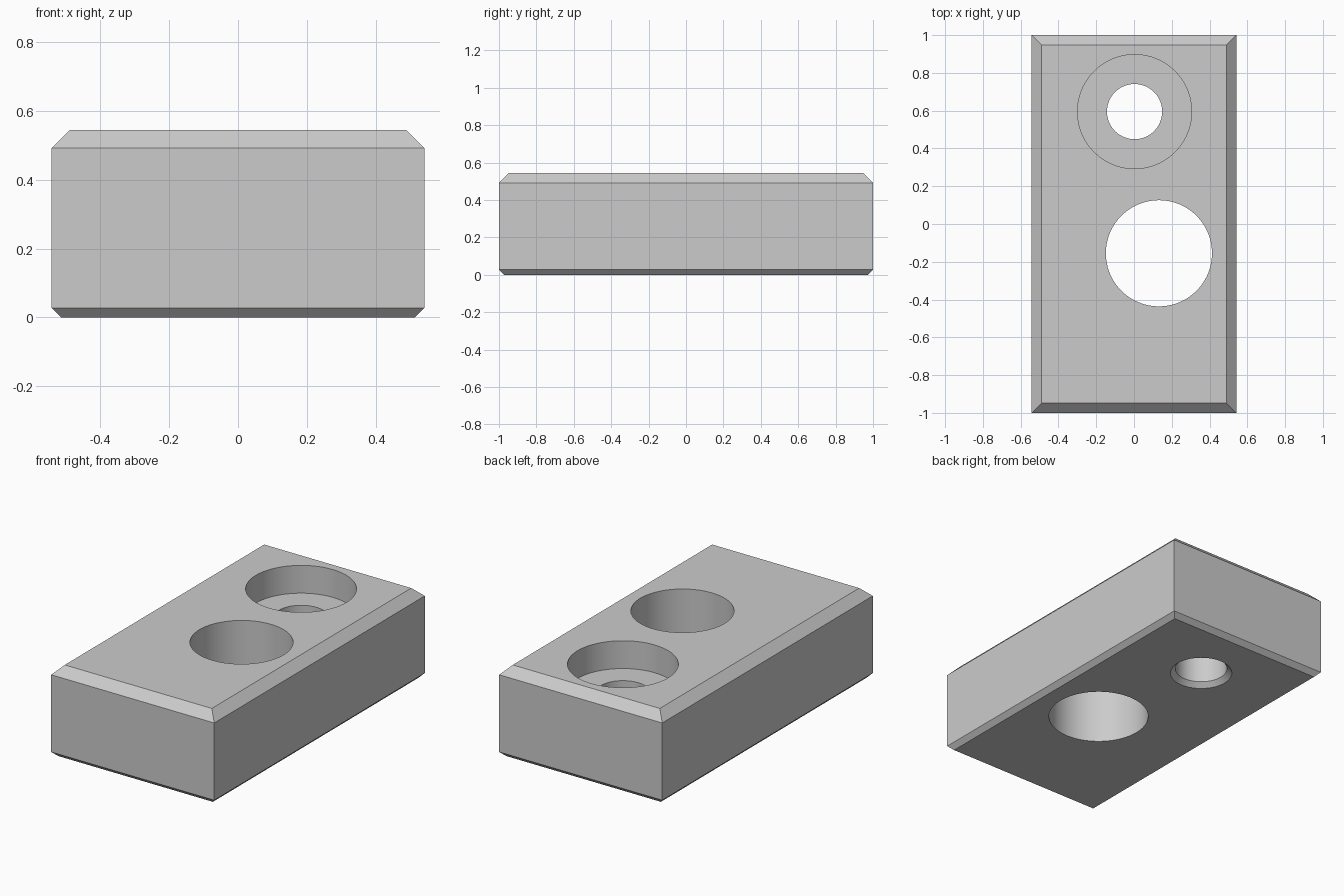
import bpy, bmesh, math

cube = bpy.data.objects.get("Cube")
if cube:
    bpy.data.objects.remove(cube, do_unlink=True)

HALF_X, HALF_Y, HEIGHT = 0.542, 1.0, 0.545
TOP_CHAMFER, BOTTOM_CHAMFER = 0.053, 0.028
SIDES = 96

grey = bpy.data.materials.new("plain grey")
grey.use_nodes = True
grey.diffuse_color = (0.6, 0.6, 0.6, 1)
grey.node_tree.nodes["Principled BSDF"].inputs["Base Color"].default_value = grey.diffuse_color


def loft(name, rings):
    """Closed solid skinned through rings of points, bottom to top."""
    bm = bmesh.new()
    loops = [[bm.verts.new(p) for p in ring] for ring in rings]
    count = len(loops[0])
    for low, high in zip(loops, loops[1:]):
        for i in range(count):
            j = (i + 1) % count
            bm.faces.new((low[i], low[j], high[j], high[i]))
    bm.faces.new(loops[0][::-1])
    bm.faces.new(loops[-1])
    bmesh.ops.recalc_face_normals(bm, faces=bm.faces)
    mesh = bpy.data.meshes.new(name)
    bm.to_mesh(mesh)
    bm.free()
    mesh.materials.append(grey)
    obj = bpy.data.objects.new(name, mesh)
    bpy.context.collection.objects.link(obj)
    return obj


def rectangle(inset, z):
    x, y = HALF_X - inset, HALF_Y - inset
    return [(-x, -y, z), (x, -y, z), (x, y, z), (-x, y, z)]


def turned(name, x, y, profile):
    """Round solid from (radius, height) pairs."""
    angles = [math.tau * i / SIDES for i in range(SIDES)]
    return loft(name, [[(x + r * math.cos(a), y + r * math.sin(a), z) for a in angles]
                       for r, z in profile])


# Block with chamfered top and bottom rims
block = loft("block", [rectangle(BOTTOM_CHAMFER, 0),
                       rectangle(0, BOTTOM_CHAMFER),
                       rectangle(0, HEIGHT - TOP_CHAMFER),
                       rectangle(TOP_CHAMFER, HEIGHT)])

# Straight through hole, and a counterbored hole with a chamfered lower mouth
cutters = [
    turned("through_hole_cutter", 0.132, -0.155, [(0.281, -0.1), (0.281, 0.7)]),
    turned("counterbore_cutter", 0.003, 0.595,
           [(0.174, -0.1), (0.174, 0), (0.146, 0.028), (0.146, 0.378),
            (0.302, 0.378), (0.302, 0.7)]),
]

bpy.ops.object.select_all(action="DESELECT")
block.select_set(True)
bpy.context.view_layer.objects.active = block
for cutter in cutters:
    cutter.hide_render = True
    cut = block.modifiers.new(cutter.name, "BOOLEAN")
    cut.operation = "DIFFERENCE"
    cut.solver = "EXACT"
    cut.object = cutter
    bpy.ops.object.modifier_apply(modifier=cut.name)
    bpy.data.objects.remove(cutter, do_unlink=True)

bpy.ops.object.shade_smooth_by_angle(angle=math.radians(30))
